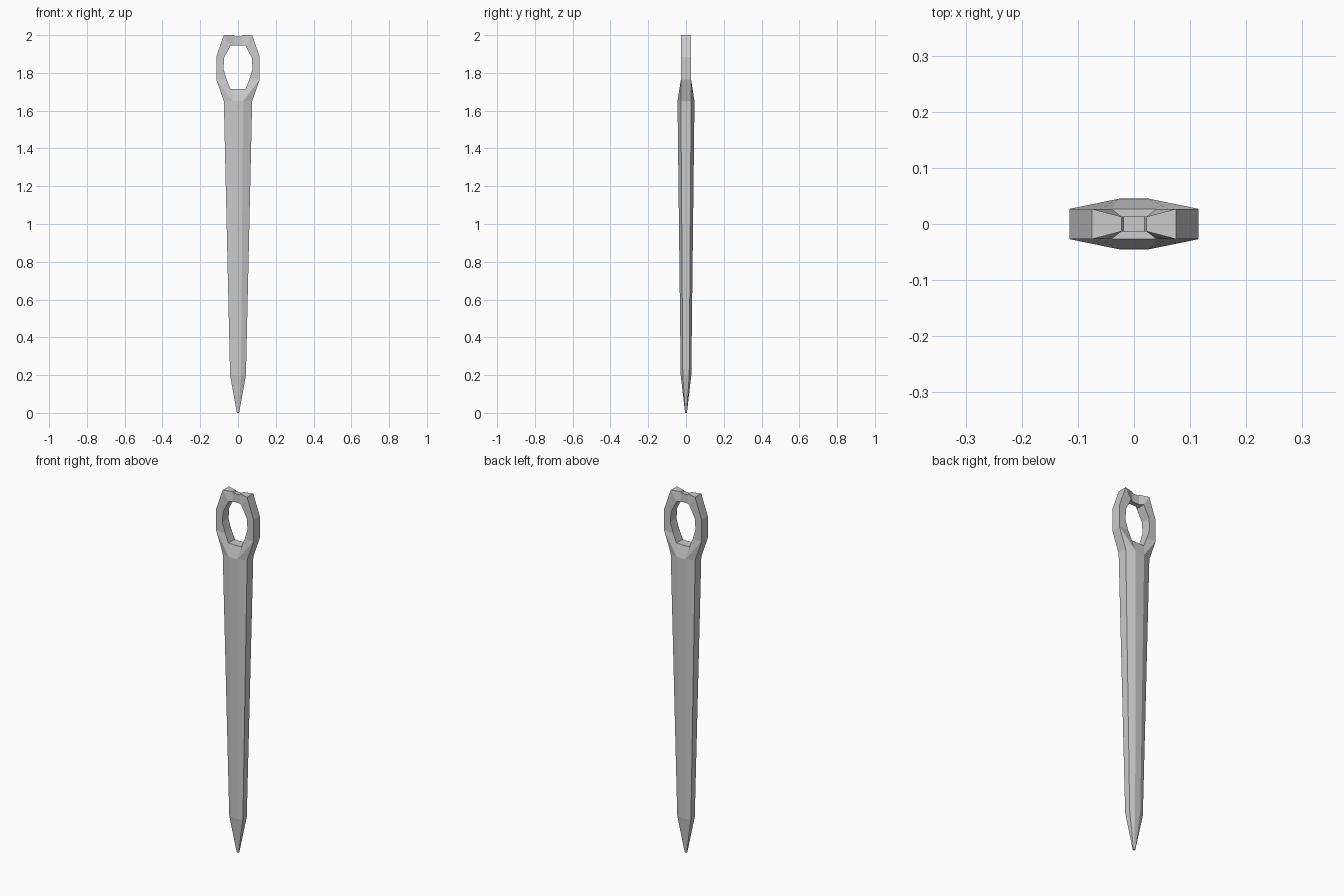
import bpy, bmesh

if "Cube" in bpy.data.objects:
    bpy.data.objects.remove(bpy.data.objects["Cube"])

# One quarter (x >= 0, y <= 0) is built, then mirrored in X and Y
bm = bmesh.new()

def vert(x, y, z):
    return bm.verts.new((x, -y, z))

def wall(chain):
    # Strip from a chain of vertices straight back to the y = 0 plane
    back = [bm.verts.new((v.co.x, 0, v.co.z)) for v in chain]
    for i in range(len(chain) - 1):
        bm.faces.new((chain[i], chain[i + 1], back[i + 1], back[i]))
    return back

# Shaft: octagonal rings (z, half width, side half depth, centre half width, half depth)
rings = []
for z, w, side, mid, d in [(0, .006, .003, .003, .005),
                           (0.2, .042, .017, .016, .028),
                           (1.65, .075, .027, .027, .045)]:
    rings.append([vert(0, d, z), vert(mid, d, z), vert(w, side, z), vert(w, 0, z)])
for a, b in zip(rings, rings[1:]):
    for i in range(3):
        bm.faces.new((a[i], a[i + 1], b[i + 1], b[i]))
tip = rings[0]
bm.faces.new(tip + [vert(0, 0, 0)])

# Eye: outer and inner outlines
T, P = .027, .013
O = rings[2][:3] + [vert(*p) for p in [
    (.115, T, 1.765), (.115, T, 1.885), (.075, T, 2.0),
    (.022, P, 2.0), (.019, P, 1.993), (0, P, 1.993)]]
I = [vert(*p) for p in [
    (0, T, 1.715), (.04, T, 1.715), (.06, T, 1.765), (.077, T, 1.82),
    (.073, T, 1.88), (.04, T, 1.945), (.022, P, 1.945), (0, P, 1.945)]]

# Eye: front face
for f in [(O[0], O[1], I[1], I[0]), (O[1], O[2], O[3]), (O[1], O[3], I[2], I[1]),
          (O[3], O[4], I[3], I[2]), (O[4], I[4], I[3]), (O[4], O[5], I[5], I[4]),
          (O[5], O[6], I[6], I[5]), (O[6], O[7], O[8], I[7], I[6])]:
    bm.faces.new(f)

# Eye: outer and inner walls
wall(O[2:])
wall(I)

# Mirror into the full shape
for axis in (0, 1):
    copy = bmesh.ops.duplicate(bm, geom=bm.verts[:] + bm.edges[:] + bm.faces[:])["geom"]
    for v in copy:
        if isinstance(v, bmesh.types.BMVert):
            v.co[axis] *= -1
    bmesh.ops.remove_doubles(bm, verts=bm.verts[:], dist=0.0005)

# Clean up seams on flat faces
bmesh.ops.dissolve_limit(bm, angle_limit=0.01, verts=bm.verts[:], edges=bm.edges[:])
bmesh.ops.recalc_face_normals(bm, faces=bm.faces[:])

mesh = bpy.data.meshes.new("eyed_stake")
bm.to_mesh(mesh)
bm.free()
bpy.context.collection.objects.link(bpy.data.objects.new("eyed_stake", mesh))
